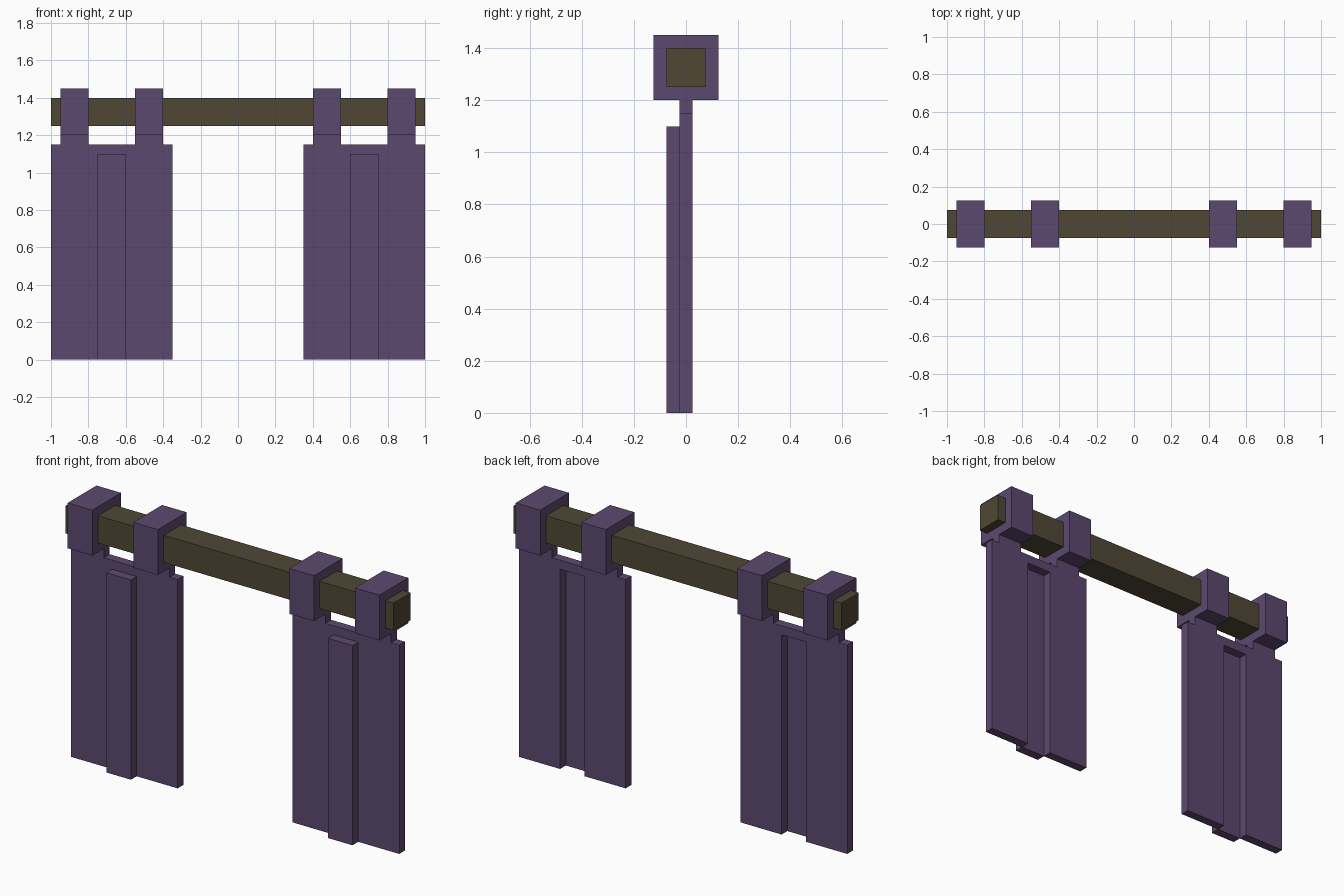
import bpy, bmesh

if "Cube" in bpy.data.objects:
    bpy.data.objects.remove(bpy.data.objects["Cube"])


def material(name, rgb):
    m = bpy.data.materials.new(name)
    m.diffuse_color = (*rgb, 1.0)
    m.use_nodes = True
    m.node_tree.nodes["Principled BSDF"].inputs["Base Color"].default_value = m.diffuse_color
    return m


PURPLE = material("purple cloth", (0.108, 0.066, 0.163))
WOOD = material("dark wood", (0.080, 0.064, 0.036))


def extrude_profile(name, points, y0, y1, mat):
    """Extrude an outline in the XZ plane from y0 to y1."""
    bm = bmesh.new()
    face = bm.faces.new([bm.verts.new((x, y0, z)) for x, z in points])
    ext = bmesh.ops.extrude_face_region(bm, geom=[face])
    for v in ext["geom"]:
        if isinstance(v, bmesh.types.BMVert):
            v.co.y = y1
    bmesh.ops.recalc_face_normals(bm, faces=bm.faces[:])
    me = bpy.data.meshes.new(name)
    bm.to_mesh(me)
    bm.free()
    me.materials.append(mat)
    ob = bpy.data.objects.new(name, me)
    bpy.context.collection.objects.link(ob)
    return ob


def box(name, x0, x1, y0, y1, z0, z1, mat):
    return extrude_profile(name, [(x0, z0), (x1, z0), (x1, z1), (x0, z1)], y0, y1, mat)


# Horizontal rail
box("rail", -1, 1, -0.075, 0.075, 1.25, 1.40, WOOD)

# Curtain outline: open slot for the pleat, two hanging tabs on top
outline = [(0.35, 0), (0.60, 0), (0.60, 1.10), (0.75, 1.10), (0.75, 0), (1, 0),
           (1, 1.15), (0.95, 1.15), (0.95, 1.20), (0.80, 1.20), (0.80, 1.15),
           (0.55, 1.15), (0.55, 1.20), (0.40, 1.20), (0.40, 1.15), (0.35, 1.15)]

for side, s in (("left", -1), ("right", 1)):
    extrude_profile(f"{side}_curtain", [(s * x, z) for x, z in outline],
                    -0.025, 0.025, PURPLE)
    # Pleat pushed forward, leaving a groove behind it
    box(f"{side}_pleat", s * 0.60, s * 0.75, -0.075, -0.025, 0, 1.10, PURPLE)
    # Loops wrapped around the rail
    for place, x in (("inner", 0.40), ("outer", 0.80)):
        box(f"{side}_{place}_loop", s * x, s * (x + 0.15), -0.125, 0.125,
            1.20, 1.45, PURPLE)
